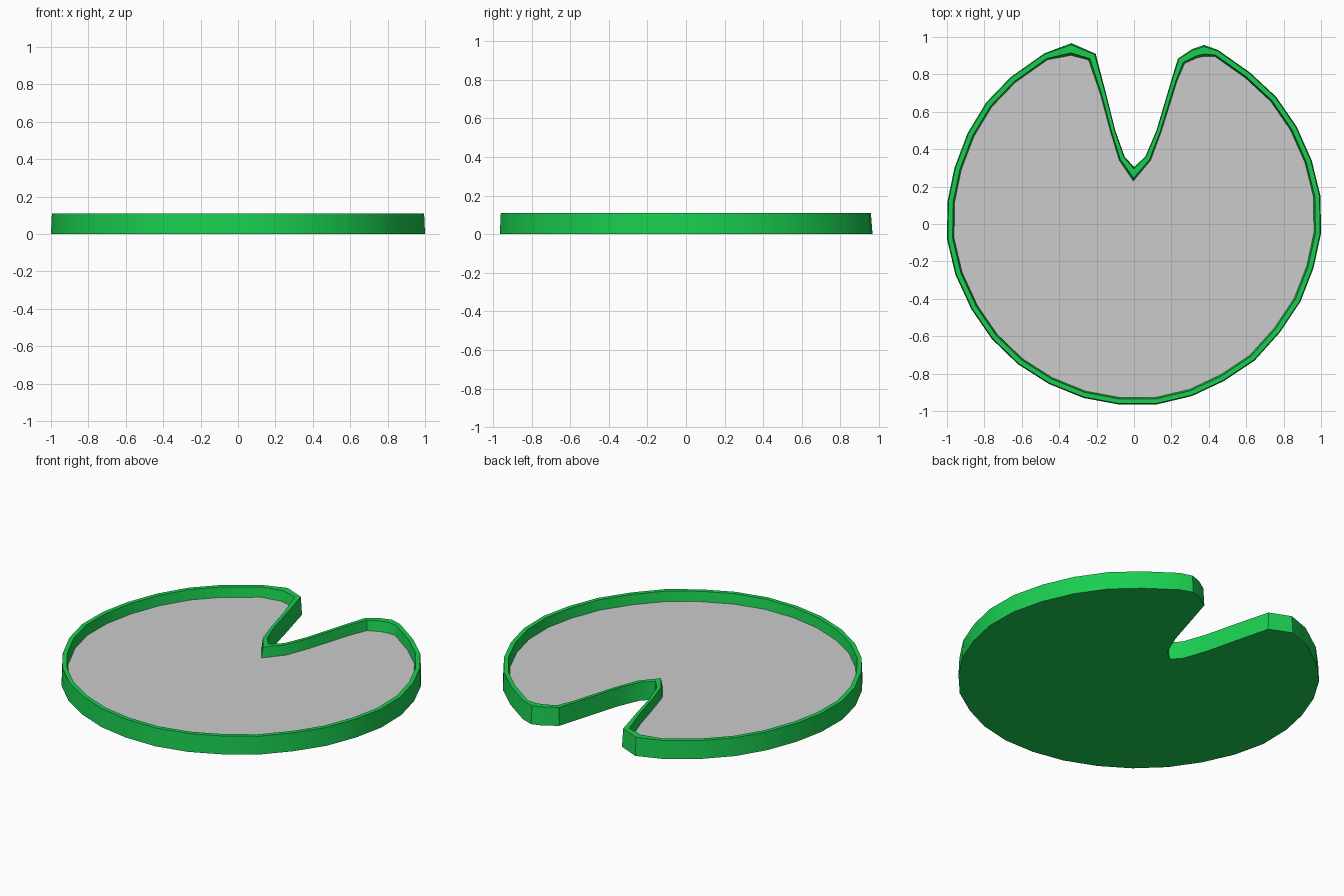
import bpy, bmesh
from mathutils import Vector

if "Cube" in bpy.data.objects:
    bpy.data.objects.remove(bpy.data.objects["Cube"])

# Outer outline, counter-clockwise from the bottom: right lobe, notch, left lobe
right = [(-0.08, -0.965), (0.12, -0.965), (0.31, -0.92), (0.48, -0.84), (0.645, -0.73),
         (0.78, -0.58), (0.89, -0.415), (0.96, -0.235), (1.0, -0.05), (0.997, 0.15),
         (0.95, 0.34), (0.87, 0.52), (0.76, 0.68), (0.62, 0.81), (0.45, 0.93)]
notch = [(0.375, 0.957), (0.31, 0.935), (0.235, 0.885), (0.2, 0.77), (0.12, 0.5), (0.06, 0.36),
         (0, 0.305),
         (-0.05, 0.36), (-0.1, 0.5), (-0.15, 0.7), (-0.205, 0.91), (-0.335, 0.967)]
left = [(-0.48, 0.912), (-0.66, 0.785), (-0.79, 0.65), (-0.89, 0.485), (-0.96, 0.3),
        (-0.997, 0.12), (-1.0, -0.08), (-0.955, -0.27), (-0.87, -0.455), (-0.76, -0.615),
        (-0.62, -0.75), (-0.455, -0.855), (-0.27, -0.93)]
outline = [Vector(p) for p in right + notch + left]
# Rim thickness multiplier: wider at the lobe tips and the notch end
wide = [1.0] * len(right) + [1.5, 1.4, 1.1, .8, .7, .9, 1.4, .9, .7, .8, 1.2, 1.6] + [1.0] * len(left)
TOP, FLOOR = 0.11, 0.05


def inset(dist):
    """Mitred inward offset of the outline."""
    pts, n = [], len(outline)
    for i, p in enumerate(outline):
        a = (p - outline[i - 1]).normalized()
        b = (outline[(i + 1) % n] - p).normalized()
        na, nb = Vector((-a.y, a.x)), Vector((-b.y, b.x))
        m = (na + nb).normalized()
        pts.append(p + m * dist * wide[i] / max(m.dot(na), 0.6))
    return pts


def make(name, rings, cap_first, cap_last):
    bm = bmesh.new()
    loops = [[bm.verts.new((p.x, p.y, z)) for p in pts] for pts, z in rings]
    n = len(outline)
    for lo, hi in zip(loops, loops[1:]):
        for i in range(n):
            j = (i + 1) % n
            bm.faces.new((lo[i], lo[j], hi[j], hi[i]))
    if cap_first:
        bm.faces.new(loops[0][::-1])
    if cap_last:
        bm.faces.new(loops[-1])
    me = bpy.data.meshes.new(name)
    bm.to_mesh(me)
    bm.free()
    ob = bpy.data.objects.new(name, me)
    bpy.context.collection.objects.link(ob)
    return ob


# Green underside, outer wall, rim and inner wall
rim = make("pad_rim", [(inset(0), 0), (inset(0.005), TOP), (inset(0.03), TOP),
                       (inset(0.038), FLOOR)], True, False)
green = bpy.data.materials.new("leaf_green")
green.diffuse_color = (0.01, 0.62, 0.08, 1)
green.use_nodes = True
green.node_tree.nodes["Principled BSDF"].inputs["Base Color"].default_value = green.diffuse_color
rim.data.materials.append(green)
bpy.context.view_layer.objects.active = rim
rim.select_set(True)
bpy.ops.object.shade_smooth_by_angle(angle=0.5)

# Grey inner surface
make("pad_floor", [(inset(0.038), FLOOR)], False, True)
